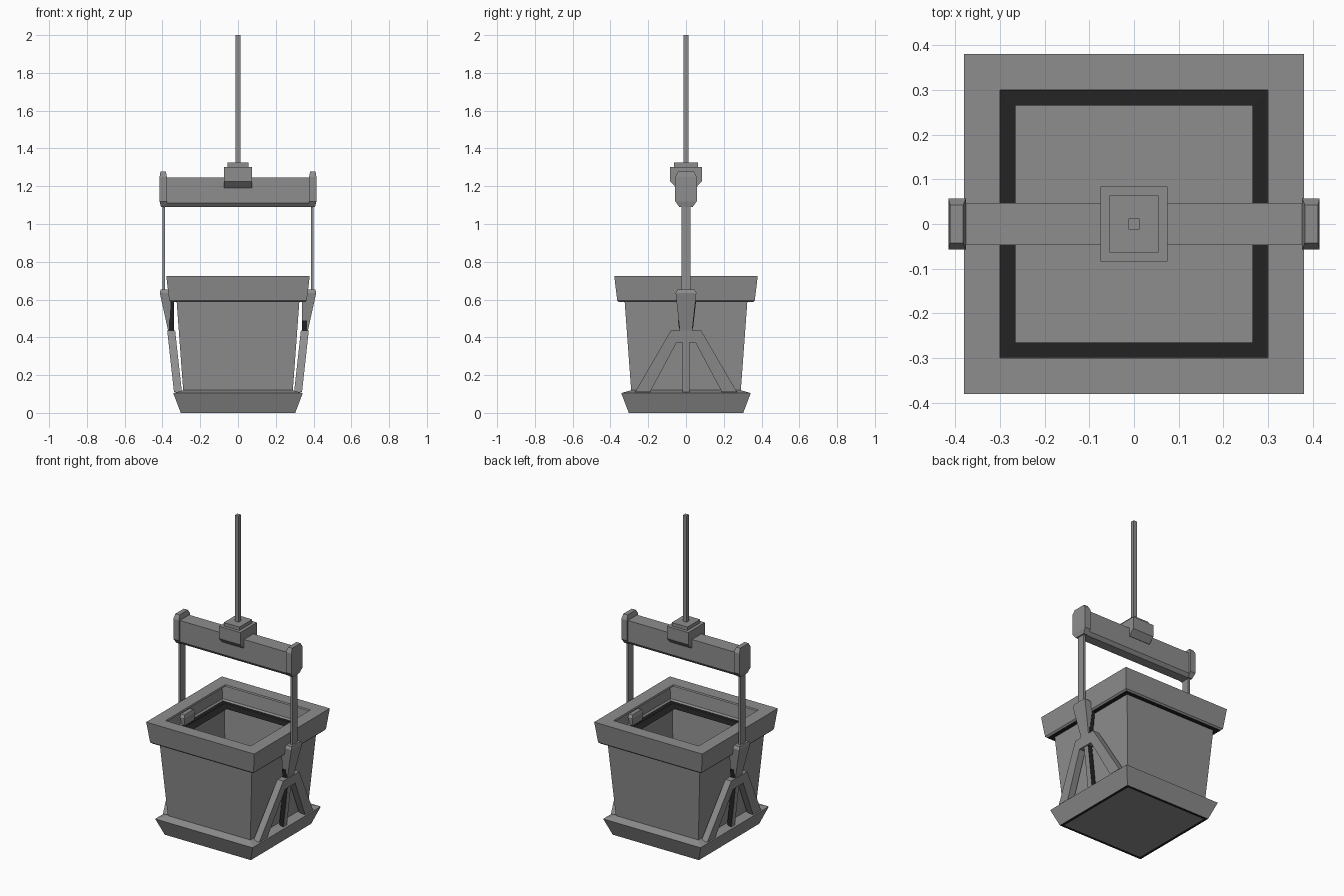
import bpy, bmesh

if "Cube" in bpy.data.objects:
    bpy.data.objects.remove(bpy.data.objects["Cube"], do_unlink=True)


def material(name, value):
    m = bpy.data.materials.new(name)
    m.use_nodes = True
    colour = (value, value, value, 1)
    m.diffuse_color = colour
    m.node_tree.nodes["Principled BSDF"].inputs["Base Color"].default_value = colour
    return m


MATERIALS = [material("mid grey", 0.27), material("near black", 0.017)]


def finish(name, bm):
    bmesh.ops.recalc_face_normals(bm, faces=bm.faces)
    mesh = bpy.data.meshes.new(name)
    bm.to_mesh(mesh)
    bm.free()
    for m in MATERIALS:
        mesh.materials.append(m)
    ob = bpy.data.objects.new(name, mesh)
    bpy.context.collection.objects.link(ob)
    return ob


def loft(name, sections, side=1, caps=True, dark_bands=(), all_dark=False):
    """Join rectangular sections (z, x0, x1, half depth); side=-1 turns it half round."""
    bm = bmesh.new()
    rings = []
    for z, x0, x1, hy in sections:
        corners = ((x0, -hy), (x1, -hy), (x1, hy), (x0, hy))
        rings.append([bm.verts.new((x * side, y * side, z)) for x, y in corners])
    for i, (a, b) in enumerate(zip(rings, rings[1:])):
        for k in range(4):
            n = (k + 1) % 4
            f = bm.faces.new((a[k], a[n], b[n], b[k]))
            f.material_index = int(all_dark or i in dark_bands)
    if caps:
        for ring in (rings[0], rings[-1]):
            bm.faces.new(ring).material_index = int(all_dark)
    return finish(name, bm)


def square_loft(name, sections, **options):
    return loft(name, [(z, -h, h, h) for z, h in sections], **options)


def leaning_plate(name, outline, inner, thick, side, dark_sides=False):
    """Extrude a (y, z) outline along x, leaning outward with height."""
    bm = bmesh.new()
    rows = []
    for base in (inner, inner + thick):
        rows.append([bm.verts.new(((base + (z - 0.11) * 0.11) * side, y * side, z))
                     for y, z in outline])
    for row in rows:
        bm.faces.new(row)
    count = len(outline)
    for k in range(count):
        n = (k + 1) % count
        f = bm.faces.new((rows[0][k], rows[0][n], rows[1][n], rows[1][k]))
        upright = abs(outline[k][0] - outline[n][0]) < 0.001
        f.material_index = int(dark_sides and upright)
    return finish(name, bm)


# Bucket: flared base with floor, thin tapered walls, hollow rim
square_loft("base_tray", [(0, 0.285), (0, 0.303), (0.105, 0.343), (0.12, 0.29)],
            dark_bands=(0,))
square_loft("bucket_walls", [(0.115, 0.29), (0.592, 0.325)], caps=False)
square_loft("bucket_rim", [(0.592, 0.265), (0.586, 0.355), (0.595, 0.364),
                           (0.725, 0.38), (0.725, 0.3), (0.715, 0.297)],
            caps=False, dark_bands=(0,))

# Lifting beam, saddle and cable
loft("lifting_beam", [(1.09, -0.39, 0.39, 0.03), (1.11, -0.39, 0.39, 0.047),
                      (1.245, -0.39, 0.39, 0.047)])
loft("beam_saddle", [(1.19, -0.075, 0.075, 0.05), (1.225, -0.075, 0.075, 0.084),
                     (1.303, -0.075, 0.075, 0.084)])
loft("cable_socket", [(1.3, -0.055, 0.055, 0.064), (1.325, -0.055, 0.055, 0.064)])
square_loft("cable", [(1.32, 0.0125), (2, 0.0125)])

# Side fittings, repeated by a half turn
for label, s in (("left", 1), ("right", -1)):
    loft(label + "_beam_cap", [(1.09, 0.38, 0.408, 0.035), (1.12, 0.376, 0.415, 0.057),
                               (1.25, 0.376, 0.415, 0.057), (1.277, 0.382, 0.411, 0.042)],
         side=s)
    loft(label + "_hanger_bar", [(0.64, 0.387, 0.4, 0.025), (1.1, 0.387, 0.4, 0.025)],
         side=s)
    loft(label + "_hinge", [(0.435, 0.34, 0.37, 0.033), (0.635, 0.34, 0.414, 0.055),
                            (0.652, 0.345, 0.41, 0.046)], side=s)
    # Dark recess on the hinge, taller on one cheek
    loft(label + "_hinge_recess_low", [(0.436, 0.339, 0.365, 0.036),
                                       (0.49, 0.339, 0.365, 0.042)],
         side=s, all_dark=True)
    recess = loft(label + "_hinge_recess_high", [(0.49, 0.339, 0.362, 0.002),
                                                 (0.588, 0.339, 0.356, 0.002)],
                  side=s, all_dark=True)
    for v in recess.data.vertices:
        v.co.y += s * (0.04 + (v.co.z - 0.49) * 0.11)
    # Splayed legs and centre tie
    half = [(-0.27, 0.11), (-0.08, 0.437), (-0.05, 0.372), (-0.19, 0.11)]
    outer, inner = half[:2], half[2:]
    outline = (outer + [(-y, z) for y, z in reversed(outer)]
               + [(-y, z) for y, z in reversed(inner)] + inner)
    leaning_plate(label + "_splayed_legs", outline, 0.297, 0.042, s)
    leaning_plate(label + "_centre_tie",
                  [(-0.018, 0.11), (-0.018, 0.375), (0.018, 0.375), (0.018, 0.11)],
                  0.302, 0.03, s, dark_sides=True)
